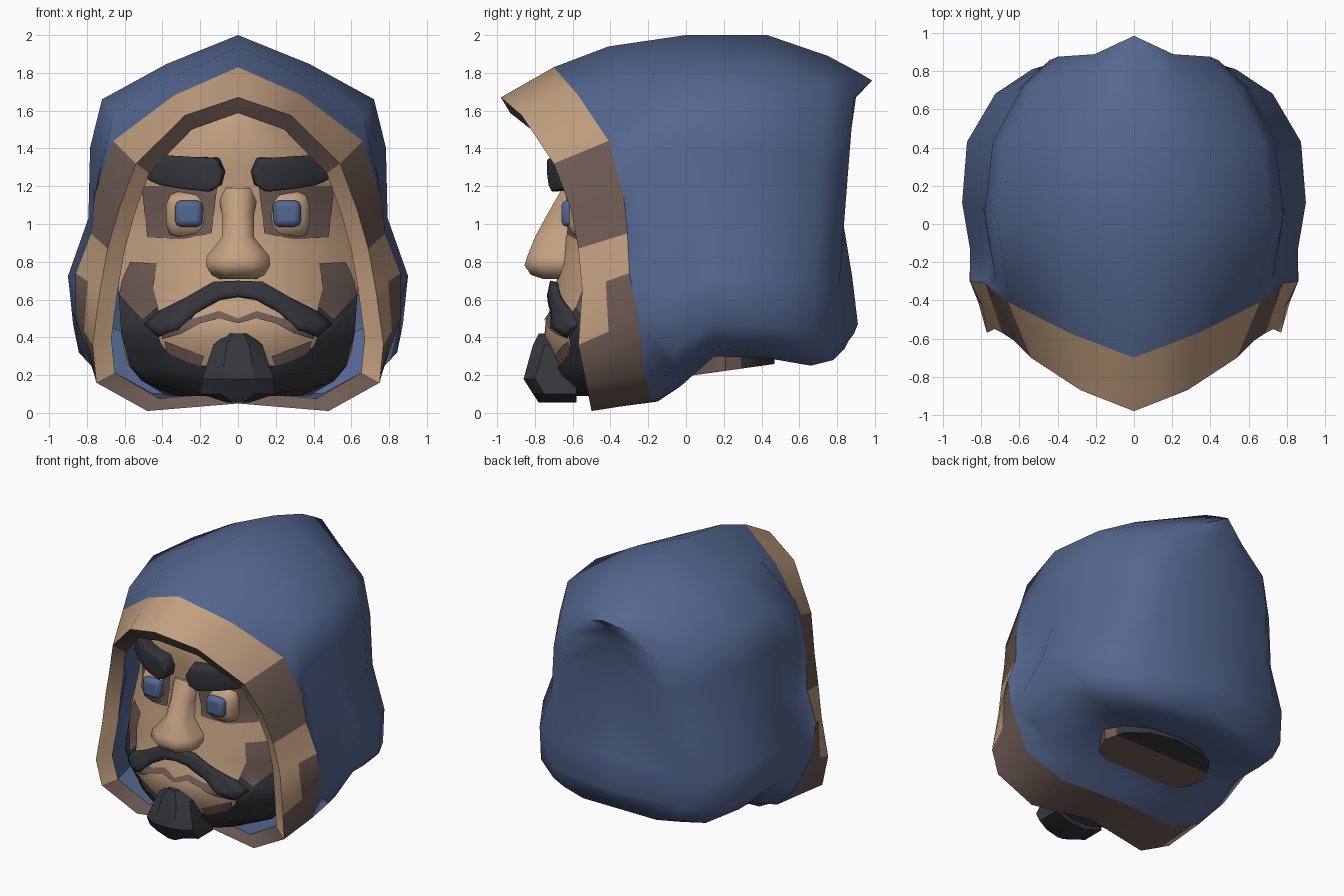
import bpy, bmesh
from mathutils import Vector

cube = bpy.data.objects.get("Cube")
if cube:
    bpy.data.objects.remove(cube)


def material(name, rgb):
    m = bpy.data.materials.new(name)
    m.use_nodes = True
    m.diffuse_color = (*rgb, 1)
    m.node_tree.nodes["Principled BSDF"].inputs["Base Color"].default_value = (*rgb, 1)
    return m


BLUE = material("blue cloth", (.088, .135, .275))
TAN = material("tan skin", (.54, .35, .215))
BROWN = material("brown shade", (.16, .107, .09))
BLACK = material("black hair", (.035, .037, .044))


def finish(name, bm, mats, angle=0.8, normals=True):
    bmesh.ops.remove_doubles(bm, verts=bm.verts, dist=0.0005)
    if normals:
        bmesh.ops.recalc_face_normals(bm, faces=bm.faces)
    mesh = bpy.data.meshes.new(name)
    bm.to_mesh(mesh)
    bm.free()
    for m in mats:
        mesh.materials.append(m)
    ob = bpy.data.objects.new(name, mesh)
    bpy.context.collection.objects.link(ob)
    bpy.ops.object.select_all(action='DESELECT')
    ob.select_set(True)
    bpy.context.view_layer.objects.active = ob
    bpy.ops.object.shade_smooth_by_angle(angle=angle)
    return ob


def add_mod(ob, kind, **settings):
    mod = ob.modifiers.new(kind.title(), kind)
    for key, value in settings.items():
        setattr(mod, key, value)


def loft(name, rings, mats, rule=lambda row, seg: 0, angle=0.8):
    """Skin half rings (bottom to top), mirrored into closed loops."""
    bm = bmesh.new()
    loops = []
    for half in rings:
        pts = list(half) + [(-x, y, z) for x, y, z in half[-2:0:-1]]
        loops.append([bm.verts.new(p) for p in pts])
    n = len(loops[0])
    for r, (a, b) in enumerate(zip(loops, loops[1:])):
        for s in range(n):
            t = (s + 1) % n
            # the diagonal starts at the wider corner, so both sides match
            if abs(a[s].co.x) >= abs(a[t].co.x):
                tris = (a[s], a[t], b[t]), (a[s], b[t], b[s])
            else:
                tris = (a[s], a[t], b[s]), (a[t], b[t], b[s])
            for tri in tris:
                bm.faces.new(tri).material_index = rule(r, min(s, n - 1 - s))
    return finish(name, bm, mats, angle)


def blend(a, b, f):
    return [Vector(p).lerp(Vector(q), f) for p, q in zip(a, b)]


# Hood: opening edge, trim border and the rounded shell behind them
edge = [(0, -.45, .05), (.48, -.5, .01), (.75, -.53, .16), (.77, -.57, .36), (.73, -.55, .65),
        (.69, -.57, .87), (.63, -.61, 1.08), (.54, -.7, 1.32), (.28, -.87, 1.575), (0, -.98, 1.67)]
border = [(0, -.15, .06), (.48, -.18, .06), (.76, -.22, .2), (.86, -.25, .5), (.86, -.3, .74),
          (.78, -.31, .95), (.76, -.33, 1.15), (.66, -.41, 1.44), (.34, -.57, 1.68), (0, -.7, 1.83)]
profile = [(0, 0), (.55, 0), (.83, .03), (.97, .1), (1, .25),
           (.88, .43), (.87, .65), (.8, .8), (.42, .91), (0, 1)]


def section(y, lean, width, low, high, taper=0):
    return [(px * width * (1 - taper * pz), y + lean * pz, low + (high - low) * pz) for px, pz in profile]


back_seam = [(0, .84, .34), (0, .86, .38), (0, .89, .42), (0, .91, .47), (0, .88, .72),
             (0, .83, 1.02), (0, .83, 1.4), (0, .86, 1.57), (0, .9, 1.67), (0, .985, 1.76)]
loft("hood_shell", [border, section(-.03, -.38, .875, .14, 1.94, .07), section(.15, -.15, .9, .3, 2),
                    section(.43, 0, .89, .29, 2, .07), section(.66, .09, .76, .25, 1.89, .18),
                    section(.78, .12, .55, .28, 1.81, .12), back_seam], [BLUE], angle=1.4)


def trim_rule(row, seg):
    return int(seg in (3, 4, 7, 8) and not (seg == 3 and row))


loft("hood_trim", [edge, blend(edge, border, .5), border], [BROWN, TAN], trim_rule, 1.1)
inner = [(x * .87, y + .05, z + (.75 - z) * .09) for x, y, z in edge]
loft("hood_rim", [edge, inner], [BROWN, TAN], lambda row, seg: int(1 < seg < 7))
lining = [(x * .93, y + .05, z + (.75 - z) * .06) for x, y, z in border]
deep = [(x * .9, .05, .3 + z * .8) for x, y, z in border]
loft("hood_lining", [inner, lining, deep], [BLUE, BROWN], lambda row, seg: int(seg > 6))


# Head surface: front line and half width by height
def table(pairs, z):
    for (z0, v0), (z1, v1) in zip(pairs, pairs[1:]):
        if z <= z1:
            return v0 + (v1 - v0) * max(0, (z - z0) / (z1 - z0))
    return pairs[-1][1]


FRONT = [(.08, -.58), (.2, -.67), (.36, -.73), (.45, -.765), (.53, -.72), (.65, -.695), (.8, -.665),
         (1, -.625), (1.2, -.64), (1.4, -.66), (1.6, -.62), (1.75, -.5)]
WIDTH = [(.08, .36), (.2, .56), (.35, .61), (.7, .635), (1, .6), (1.3, .58), (1.5, .45), (1.7, .2)]


def face_y(x, z):
    return table(FRONT, z) + .33 * min(1, abs(x) / table(WIDTH, z)) ** 2.2


bm = bmesh.new()
rows, cols = 20, 16
grid = []
for r in range(rows + 1):
    z = .09 + 1.6 * r / rows
    w = table(WIDTH, z)
    xs = [w * (2 * c / cols - 1) for c in range(cols + 1)]
    line = [(x, face_y(x, z), z) for x in xs]
    line = [(-w * .93, -.12, max(z, .22))] + line + [(w * .93, -.12, max(z, .22))]
    grid.append([bm.verts.new(p) for p in line])
for low, high in zip(grid, grid[1:]):
    for c in range(cols + 2):
        f = bm.faces.new((low[c], low[c + 1], high[c + 1], high[c]))
        # hair covers the jaw line and the sides of the jaw
        height = f.calc_center_median().z
        f.material_index = int(height < .23 or (c in (0, cols + 1) and height < .62))
bm.faces.new(grid[0]).material_index = 1
finish("head", bm, [TAN, BLACK])


def strip(name, upper, lower, mat, lift, thick=0, bevel=0, steps=3):
    """Band between two outlines, laid on the face and mirrored."""
    bm = bmesh.new()
    lines = []
    for i in range(len(upper) - 1):
        for k in range(steps + (i == len(upper) - 2)):
            a = Vector(upper[i]).lerp(Vector(upper[i + 1]), k / steps)
            b = Vector(lower[i]).lerp(Vector(lower[i + 1]), k / steps)
            pts = [a.lerp(b, j / steps) for j in range(steps + 1)]
            lines.append([bm.verts.new((p.x, face_y(p.x, p.y) - lift, p.y)) for p in pts])
    for a, b in zip(lines, lines[1:]):
        for j in range(steps):
            bm.faces.new((a[j], a[j + 1], b[j + 1], b[j]))
    ob = finish(name, bm, [mat], normals=False)
    add_mod(ob, 'MIRROR', use_clip=True)
    if thick:
        add_mod(ob, 'SOLIDIFY', thickness=thick, offset=-1)
    if bevel:
        add_mod(ob, 'BEVEL', width=bevel, segments=2, limit_method='ANGLE', angle_limit=.9)


# Hair and shaded areas of the face
strip("moustache", [(0, .7), (.13, .695), (.27, .615), (.42, .54), (.5, .47)],
      [(0, .62), (.1, .605), (.23, .535), (.33, .45), (.42, .4)], BLACK, .035, .045)
strip("jaw_beard", [(.43, .56), (.52, .48), (.632, .63), (.618, .42), (.572, .25), (.46, .15), (.24, .11), (.1, .1)],
      [(.38, .46), (.42, .42), (.42, .4), (.405, .36), (.36, .31), (.27, .27), (.17, .24), (.08, .23)],
      BLACK, .016)
strip("eyebrows", [(.08, 1.27), (.12, 1.345), (.3, 1.36), (.44, 1.37), (.49, 1.27)],
      [(.1, 1.2), (.16, 1.17), (.3, 1.185), (.42, 1.205), (.48, 1.23)], BLACK, .095, .12, .022)
strip("eye_sockets", [(.11, 1.2), (.3, 1.2), (.51, 1.2)], [(.14, .95), (.3, .92), (.48, .93)], BROWN, .008)
strip("cheek_shade", [(.43, .79), (.45, .66), (.42, .55), (.5, .47)],
      [(.57, .8), (.615, .7), (.63, .62), (.6, .5)], BROWN, .008)
strip("lips", [(0, .5), (.1, .54), (.2, .51), (.32, .48), (.42, .45)],
      [(0, .475), (.1, .5), (.2, .475), (.3, .42), (.4, .39)], BROWN, .009)
strip("chin_shade", [(.18, .3), (.39, .38)], [(.2, .24), (.37, .29)], BROWN, .009)


def stack(name, levels, mat, back, slope, angle):
    """Tapered solid from levels of (height, half width, front)."""
    bm = bmesh.new()
    loops = []
    for z, w, y in levels:
        side = [(w * .45, y, z), (w, y + slope, z), (w, back, z)]
        loops.append([bm.verts.new(p) for p in side + [(-a, b, c) for a, b, c in side[::-1]]])
    for a, b in zip(loops, loops[1:]):
        for i in range(len(a)):
            j = (i + 1) % len(a)
            bm.faces.new((a[i], a[j], b[j], b[i]))
    bm.faces.new(loops[0])
    bm.faces.new(loops[-1])
    finish(name, bm, [mat], angle)


stack("nose", [(1.19, .11, -.655), (1.05, .085, -.735), (.93, .085, -.8), (.83, .165, -.84),
               (.78, .17, -.855), (.73, .14, -.82), (.71, .1, -.76)], TAN, -.55, .07, 1.0)
stack("chin_beard", [(.42, .06, -.78), (.36, .13, -.81), (.18, .19, -.86), (.1, .2, -.81),
                     (.055, .06, -.78)], BLACK, -.58, .06, .5)


# Eyes: rounded lids with coloured irises
def block(name, centre, size, mat, bevel):
    bm = bmesh.new()
    bmesh.ops.create_cube(bm, size=1)
    bmesh.ops.scale(bm, vec=size, verts=bm.verts)
    bmesh.ops.translate(bm, vec=centre, verts=bm.verts)
    ob = finish(name, bm, [mat])
    add_mod(ob, 'BEVEL', width=bevel, segments=2)


for side, label in ((1, "left"), (-1, "right")):
    block(label + "_eyelid", (side * .26, -.545, 1.05), (.24, .16, .25), TAN, .07)
    block(label + "_iris", (side * .26, -.62, 1.055), (.145, .08, .14), BLUE, .03)

# Neck seen under the hood, hair at the back
bm = bmesh.new()
bmesh.ops.create_cone(bm, cap_ends=True, segments=12, radius1=.43, radius2=.45, depth=.3)
bmesh.ops.scale(bm, vec=(1, .6, 1), verts=bm.verts)
bmesh.ops.translate(bm, vec=(0, .21, .37), verts=bm.verts)
for v in bm.verts:
    if v.co.z < .3:
        v.co.z += (v.co.y - .19) * .14
bmesh.ops.bisect_plane(bm, geom=bm.verts[:] + bm.edges[:] + bm.faces[:],
                       plane_co=(0, .29, 0), plane_no=(0, 1, 0))
for f in bm.faces:
    f.material_index = int(f.calc_center_median().y > .29)
finish("neck", bm, [BROWN, BLACK])
